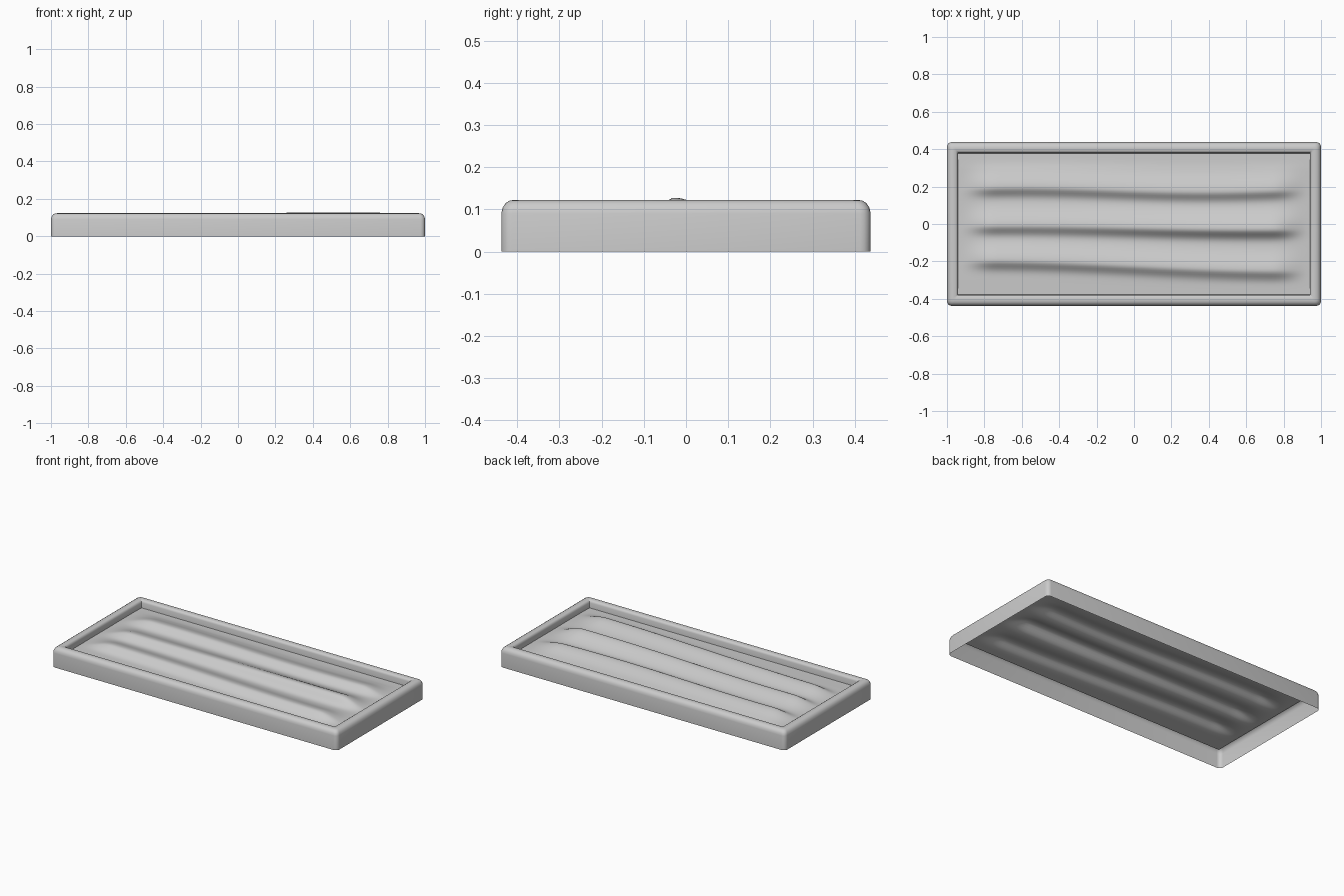
import bpy, bmesh, math

if "Cube" in bpy.data.objects:
    bpy.data.objects.remove(bpy.data.objects["Cube"])

# outer bounds
X0, X1, Y0, Y1 = -1.0, 1.0, -0.438, 0.438


def finish(bm, name):
    mesh = bpy.data.meshes.new(name)
    bm.to_mesh(mesh)
    bm.free()
    obj = bpy.data.objects.new(name, mesh)
    bpy.context.collection.objects.link(obj)
    bpy.ops.object.select_all(action='DESELECT')
    obj.select_set(True)
    bpy.context.view_layer.objects.active = obj
    bpy.ops.object.shade_smooth_by_angle(angle=math.radians(40))
    return obj


def rounded_ring(bm, inset, z, radius, steps=4):
    x0, x1, y0, y1 = X0 + inset, X1 - inset, Y0 + inset, Y1 - inset
    corners = [(x1, y1, -1, -1), (x0, y1, 1, -1), (x0, y0, 1, 1), (x1, y0, -1, 1)]
    ring = []
    for q, (x, y, sx, sy) in enumerate(corners):
        for i in range(steps + 1):
            a = math.pi / 2 * (q + i / steps)
            ring.append(bm.verts.new((x + sx * radius + radius * math.cos(a),
                                      y + sy * radius + radius * math.sin(a), z)))
    return ring


# bed frame: open-bottomed shell, outer wall, rounded lip, inner wall
bm = bmesh.new()
profile = [(0.0, 0.0, 0.025), (0.0, 0.09, 0.025), (0.003, 0.104, 0.025),
           (0.010, 0.115, 0.022), (0.020, 0.121, 0.018), (0.032, 0.123, 0.012),
           (0.048, 0.122, 0.006), (0.055, 0.117, 0.004), (0.058, 0.108, 0.003),
           (0.060, 0.076, 0.003)]
rings = [rounded_ring(bm, *p) for p in profile]
for a, b in zip(rings, rings[1:]):
    n = len(a)
    for i in range(n):
        j = (i + 1) % n
        bm.faces.new((a[i], a[j], b[j], b[i]))
finish(bm, "bed_frame")


# soil: ridges with a steep front side and a gentle back side
def ridge(x, y, crest, height):
    d = y - crest
    width = 0.085 if d > 0 else 0.04
    ends = min(1.0, max(0.0, (0.94 - abs(x)) / 0.2))
    return height * ends * ends * (3 - 2 * ends) * math.exp(-(d / width) ** 2)


def soil_height(x, y):
    z = 0.078
    z += ridge(x, y, 0.185 - 0.012 * math.sin(3.2 * x + 0.4), 0.036)
    z += ridge(x, y, -0.018 - 0.010 * math.sin(2.4 * x), 0.044 + 0.006 * math.sin(2.5 * x))
    z += ridge(x, y, -0.222 - 0.027 * math.sin(1.9 * x), 0.036)
    edge = min(1.0, (0.38 - abs(y)) / 0.08)
    return 0.076 + (z - 0.076) * max(0.0, edge)


bm = bmesh.new()
NX, NY, HX, HY = 80, 70, 0.94, 0.378
grid = [[None] * (NY + 1) for _ in range(NX + 1)]
for i in range(NX + 1):
    for j in range(NY + 1):
        x, y = -HX + 2 * HX * i / NX, -HY + 2 * HY * j / NY
        grid[i][j] = bm.verts.new((x, y, soil_height(x, y)))
for i in range(NX):
    for j in range(NY):
        bm.faces.new((grid[i][j], grid[i + 1][j], grid[i + 1][j + 1], grid[i][j + 1]))
finish(bm, "furrowed_soil")
